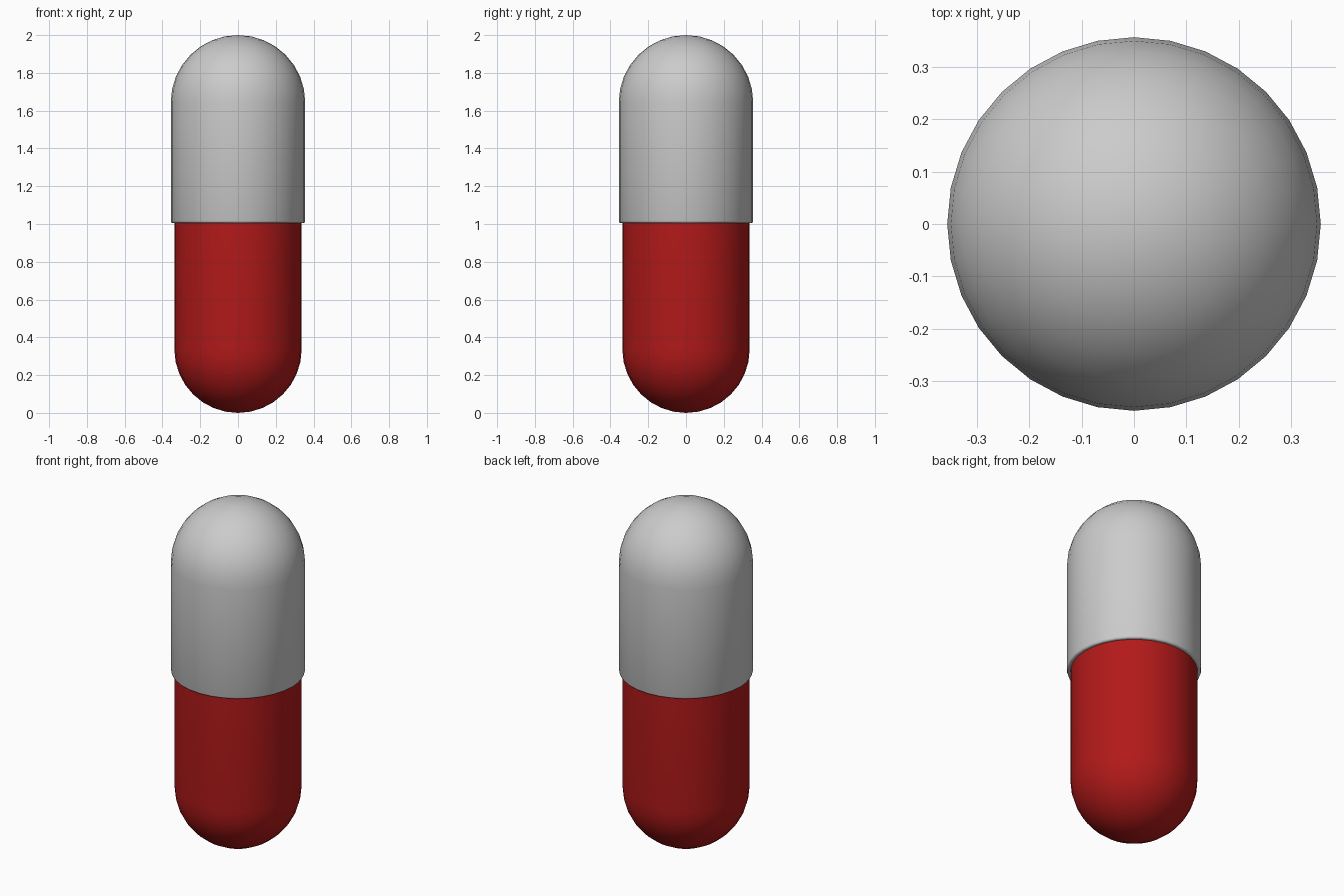
import bpy, bmesh
from math import sin, cos, pi, radians

if "Cube" in bpy.data.objects:
    bpy.data.objects.remove(bpy.data.objects["Cube"])

SIDES = 32
RINGS = 8


def lathe(name, profile, color=None):
    """Revolve (radius, z) points around z; zero radius makes a pole."""
    bm = bmesh.new()
    rings = []
    for r, z in profile:
        if r < 1e-6:
            rings.append([bm.verts.new((0, 0, z))] * SIDES)
        else:
            rings.append([bm.verts.new((r * cos(2 * pi * i / SIDES),
                                        r * sin(2 * pi * i / SIDES), z))
                          for i in range(SIDES)])
    for a, b in zip(rings, rings[1:]):
        for i in range(SIDES):
            j = (i + 1) % SIDES
            corners = list(dict.fromkeys((a[i], a[j], b[j], b[i])))
            bm.faces.new(corners)
    bmesh.ops.recalc_face_normals(bm, faces=bm.faces)
    mesh = bpy.data.meshes.new(name)
    bm.to_mesh(mesh)
    bm.free()
    obj = bpy.data.objects.new(name, mesh)
    bpy.context.collection.objects.link(obj)
    if color:
        mat = bpy.data.materials.new(name + "_color")
        mat.diffuse_color = color
        mat.use_nodes = True
        mat.node_tree.nodes["Principled BSDF"].inputs["Base Color"].default_value = mat.diffuse_color
        mesh.materials.append(mat)
    bpy.ops.object.select_all(action='DESELECT')
    obj.select_set(True)
    bpy.context.view_layer.objects.active = obj
    bpy.ops.object.shade_smooth_by_angle(angle=radians(50))
    return obj


def dome(radius, center, direction):
    """Quarter circle from the pole to the equator."""
    points = []
    for k in range(RINGS + 1):
        t = pi / 2 * k / RINGS
        points.append((radius * sin(t), center + direction * radius * cos(t)))
    return points


# Red lower half, tucked up inside the cap and closed at its top
R_BODY = 0.337
lathe("capsule_body",
      dome(R_BODY, R_BODY, -1) + [(R_BODY, 1.1), (0, 1.1)],
      (0.45, 0.01, 0.01, 1))

# Grey upper half, slightly wider, with a small rounded rim turned inward
R_CAP = 0.356
lathe("capsule_cap",
      dome(R_CAP, 2 - R_CAP, 1) + [(R_CAP, 1.016), (0.353, 1.008),
                                   (0.347, 1.005), (0.336, 1.005)])
